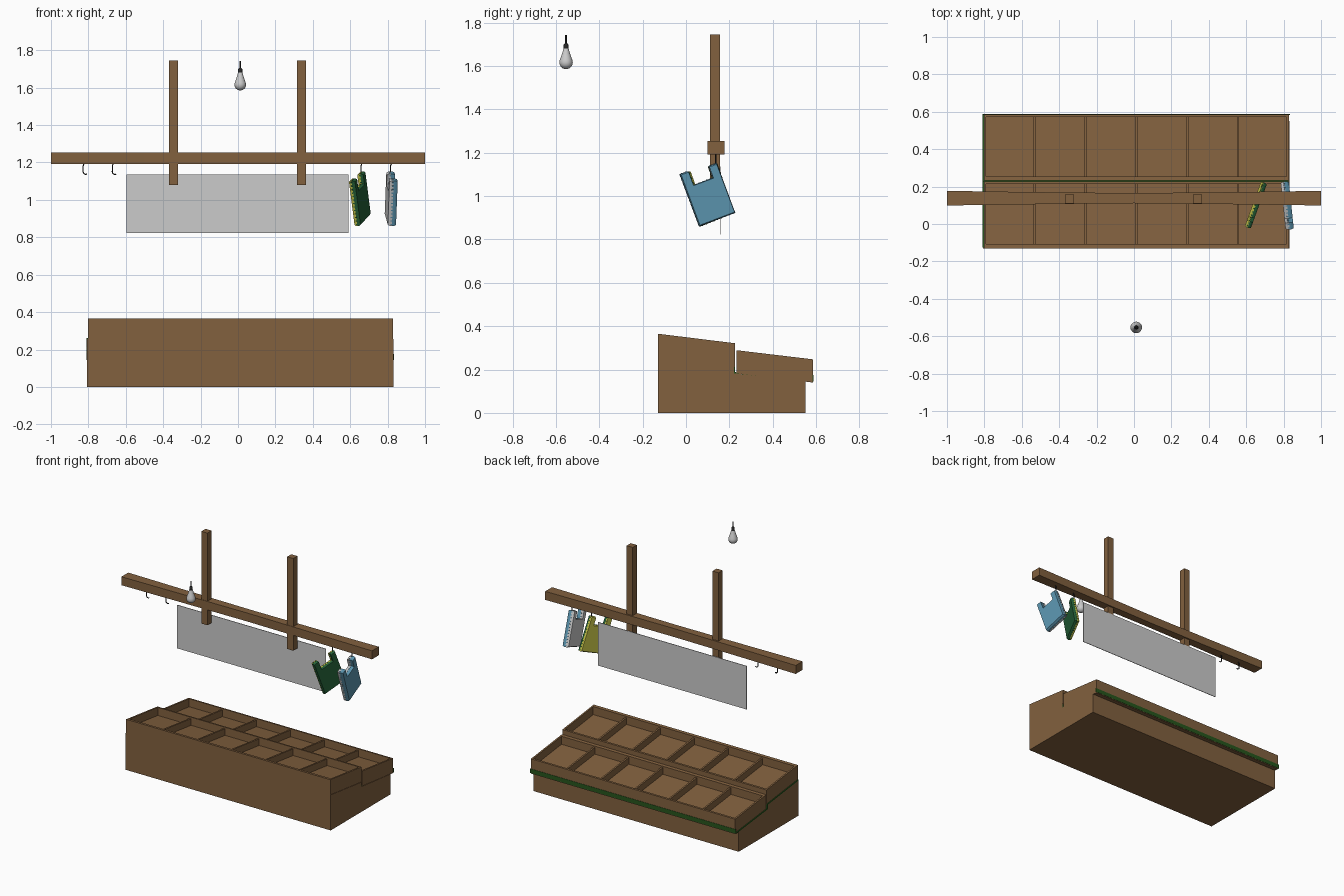
import bpy, bmesh, math
from mathutils import Vector, Matrix

if "Cube" in bpy.data.objects:
    bpy.data.objects.remove(bpy.data.objects["Cube"])


def mat(name, r, g, b):
    m = bpy.data.materials.new(name)
    m.diffuse_color = (r, g, b, 1)
    m.use_nodes = True
    m.node_tree.nodes["Principled BSDF"].inputs["Base Color"].default_value = m.diffuse_color
    return m


WOOD = mat("wood", 0.223, 0.119, 0.049)
CLOTH = mat("dark_green_cloth", 0.02, 0.09, 0.012)
METAL = mat("dark_metal", 0.02, 0.02, 0.02)
GREEN = mat("green_felt", 0.018, 0.12, 0.04)
YELLOW = mat("yellow_felt", 0.62, 0.60, 0.07)
BLUE = mat("blue_felt", 0.105, 0.30, 0.43)
PALE = mat("pale_felt", 0.70, 0.72, 0.72)


def finish(name, bm, m=None):
    bmesh.ops.recalc_face_normals(bm, faces=bm.faces)
    me = bpy.data.meshes.new(name)
    bm.to_mesh(me)
    bm.free()
    ob = bpy.data.objects.new(name, me)
    bpy.context.collection.objects.link(ob)
    if m:
        me.materials.append(m)
    return ob


def loft(bm, rings):
    """Closed solid through a list of equal-length rings."""
    vs = [[bm.verts.new(p) for p in r] for r in rings]
    n = len(vs[0])
    for a, b in zip(vs, vs[1:]):
        for i in range(n):
            bm.faces.new((a[i], a[(i + 1) % n], b[(i + 1) % n], b[i]))
    bm.faces.new(vs[0][::-1])
    bm.faces.new(vs[-1])


def prism(bm, yz, x0, x1):
    loft(bm, [[(x, y, z) for y, z in yz] for x in (x0, x1)])


def box(bm, x0, x1, y0, y1, z0, z1):
    prism(bm, [(y0, z0), (y1, z0), (y1, z1), (y0, z1)], x0, x1)


# stepped base
bm = bmesh.new()
prism(bm, [(-.13, 0), (.55, 0), (.55, .146), (.222, .182), (.222, .214), (-.13, .256)], -.806, .831)
finish("stepped_base", bm, WOOD)

# cloth between base and trays, showing at the left edge, with a hem at the back
bm = bmesh.new()
prism(bm, [(-.126, .256), (.222, .214), (.222, .182), (.582, .143), (.582, .149),
           (.226, .188), (.226, .220), (-.126, .262)], -.809, .827)
box(bm, -.809, .833, .583, .587, .145, .175)
finish("cloth", bm, CLOTH)


# sloping trays, six compartments each
def tray(name, y0, y1, ztop0, ztop1, height):
    bm = bmesh.new()
    x0, x1 = -.802, .828

    def slab(xa, xb, ya, yb, lo, hi):
        def top(y):
            return ztop0 + (ztop1 - ztop0) * (y - y0) / (y1 - y0)
        prism(bm, [(ya, top(ya) - lo), (yb, top(yb) - lo), (yb, top(yb) - hi), (ya, top(ya) - hi)], xa, xb)

    floor = .058
    slab(x0, x1, y0, y1, height, floor)
    slab(x0, x1, y0, y0 + .022, floor, 0)
    slab(x0, x1, y1 - .013, y1, floor, 0)
    step = (x1 - x0) / 6
    for i in range(7):
        c = min(max(x0 + i * step, x0 + .006), x1 - .006)
        drop = 0 if i in (0, 6) else .01
        slab(c - .006, c + .006, y0 + .022, y1 - .013, floor, drop)
    finish(name, bm, WOOD)


tray("front_tray", -.13, .227, .365, .321, .109)
tray("rear_tray", .232, .585, .289, .247, .107)

# hanging beam, slightly narrower in the middle
bm = bmesh.new()
loft(bm, [[(x, .138 - w, 1.192), (x, .138 + w, 1.192), (x, .138 + w, 1.253), (x, .138 - w, 1.253)]
          for x, w in ((-1, .039), (-.5, .032), (0, .027), (.5, .032), (1, .039))])
finish("beam", bm, WOOD)

# two posts
for side, x in (("left", -.345), ("right", .34)):
    bm = bmesh.new()
    box(bm, x - .024, x + .024, .110, .157, 1.08, 1.745)
    finish(side + "_post", bm, WOOD)

# plain sign board
bm = bmesh.new()
box(bm, -.596, .59, .158, .162, .822, 1.135)
finish("sign_board", bm)

# hooks under the beam
for i, x in enumerate((-.828, -.672, .657, .815)):
    cu = bpy.data.curves.new("hook", 'CURVE')
    cu.dimensions = '3D'
    cu.bevel_depth = .0035
    cu.bevel_resolution = 1
    cu.use_fill_caps = True
    pts = [(x + .006, 1.195), (x, 1.182), (x, 1.15)]
    pts += [(x + .014 - .014 * math.cos(a), 1.15 - .014 * math.sin(a))
            for a in (math.pi * k / 6 for k in range(1, 5))]
    sp = cu.splines.new('POLY')
    sp.points.add(len(pts) - 1)
    for p, (px, pz) in zip(sp.points, pts):
        p.co = (px, .138, pz, 1)
    ob = bpy.data.objects.new("hook_%d" % (i + 1), cu)
    bpy.context.collection.objects.link(ob)
    cu.materials.append(METAL)


# two-coloured bags, each hung by one handle
def bag(name, x, yaw, face, back, thick):
    w, b, h, s = .178, .19, .257, .038
    outline = [(0, 0), (w, 0), (w, h - .012), (w - s, h - .012),
               (w - s, b - .002), (s, b - .002), (s, h), (0, h)]
    place = (Matrix.Translation((x, .138, 0)) @ Matrix.Rotation(math.radians(yaw), 4, 'Z')
             @ Matrix.Translation((0, .06 - .138, .86)) @ Matrix.Rotation(math.radians(20.5), 4, 'X'))
    for part, sgn, m in (("face", 1, face), ("back", -1, back)):
        bm = bmesh.new()
        rings = []
        for t, k in ((.0005, 1), (.5, 1), (1, .96)):
            rings.append([(sgn * t * thick, w / 2 + (u - w / 2) * k, h / 2 + (v - h / 2) * k)
                          for u, v in outline])
        loft(bm, rings)
        bm.transform(place)
        finish(name + "_" + part, bm, m)
    # stitches across the back half of the seam, giving it a toothed edge
    bm = bmesh.new()
    for p, q in zip(outline, outline[1:] + outline[:1]):
        p, q = Vector(p), Vector(q)
        n = max(1, round((q - p).length / .02))
        for i in range(n):
            c = p.lerp(q, (i + .5) / n)
            box(bm, -.4 * thick, 0, c.x - .003, c.x + .003, c.y - .0015, c.y + .0015) if p.y == q.y else \
                box(bm, -.4 * thick, 0, c.x - .0015, c.x + .0015, c.y - .003, c.y + .003)
    bm.transform(place)
    finish(name + "_stitches", bm, face)


bag("green_bag", .665, -20, GREEN, YELLOW, .017)
bag("blue_bag", .815, 6, BLUE, PALE, .022)


# light bulb with cap and cord
def lathe(name, profile, m=None, n=20):
    bm = bmesh.new()
    loft(bm, [[(.012 + r * math.cos(2 * math.pi * i / n), -.553 + r * math.sin(2 * math.pi * i / n), z)
               for i in range(n)] for r, z in profile])
    ob = finish(name, bm, m)
    bpy.context.view_layer.objects.active = ob
    ob.select_set(True)
    bpy.ops.object.shade_smooth_by_angle(angle=math.radians(40))
    ob.select_set(False)


R, C = .031, 1.616
ball = [(R * math.sin(math.radians(a)), C - R * math.cos(math.radians(a))) for a in range(10, 111, 20)]
lathe("bulb", ball + [(.023, 1.644), (.016, 1.664), (.012, 1.68)])
lathe("bulb_cap", [(.011, 1.678), (.011, 1.698), (.007, 1.704)], METAL)
lathe("bulb_cord", [(.004, 1.70), (.004, 1.742)], METAL, 8)
